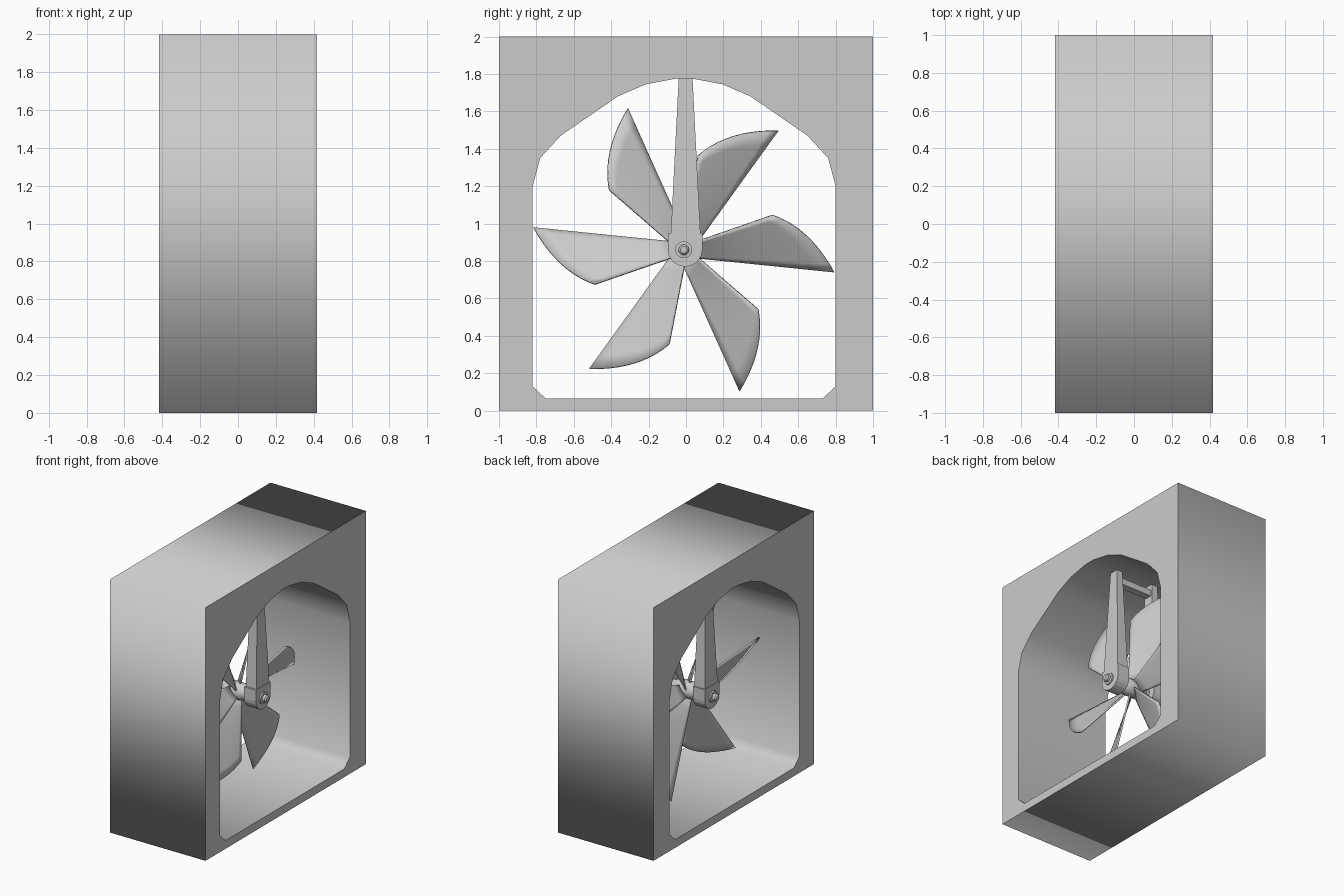
import bpy, bmesh, math
from mathutils import Matrix, Vector

if "Cube" in bpy.data.objects:
    bpy.data.objects.remove(bpy.data.objects["Cube"])

HUB = Vector((0, -0.012, 0.86))
CY = -0.01


def add_mesh(name, bm):
    bmesh.ops.recalc_face_normals(bm, faces=bm.faces[:])
    me = bpy.data.meshes.new(name)
    bm.to_mesh(me)
    bm.free()
    ob = bpy.data.objects.new(name, me)
    bpy.context.collection.objects.link(ob)
    return ob


def loft(name, sections):
    """Closed solid through equal-length rings of points."""
    bm = bmesh.new()
    rings = [[bm.verts.new(p) for p in s] for s in sections]
    n = len(rings[0])
    for a, b in zip(rings, rings[1:]):
        for i in range(n):
            j = (i + 1) % n
            bm.faces.new((a[i], a[j], b[j], b[i]))
    bm.faces.new(rings[0])
    bm.faces.new(rings[-1])
    return add_mesh(name, bm)


def smooth(ob, angle=35):
    bpy.ops.object.select_all(action='DESELECT')
    ob.select_set(True)
    bpy.context.view_layer.objects.active = ob
    bpy.ops.object.shade_smooth_by_angle(angle=math.radians(angle))


# Housing: square block with an arched tunnel running along x
half = [(0.045, 1.775), (0.205, 1.745), (0.355, 1.68), (0.66, 1.47),
        (0.77, 1.35), (0.81, 1.2), (0.81, 0.13), (0.74, 0.065)]
tunnel = [(CY + y, z) for y, z in half] + [(CY - y, z) for y, z in reversed(half)]
outer = [(-1, 0), (1, 0), (1, 2), (-1, 2)]
cu = bpy.data.curves.new("housing", 'CURVE')
cu.dimensions = '2D'
cu.fill_mode = 'BOTH'
cu.extrude = 0.417
for loop in (outer, tunnel):
    sp = cu.splines.new('POLY')
    sp.points.add(len(loop) - 1)
    for p, (y, z) in zip(sp.points, loop):
        p.co = (y, z, 0, 1)
    sp.use_cyclic_u = True
tmp = bpy.data.objects.new("housing_outline", cu)
bpy.context.collection.objects.link(tmp)
dg = bpy.context.evaluated_depsgraph_get()
bm = bmesh.new()
bm.from_mesh(bpy.data.meshes.new_from_object(tmp.evaluated_get(dg)))
bpy.data.objects.remove(tmp)
for v in bm.verts:
    v.co = Vector((v.co.z, v.co.x, v.co.y))
bmesh.ops.remove_doubles(bm, verts=bm.verts[:], dist=1e-4)
add_mesh("housing", bm)

# Bearing blocks and tapered hanger posts on both sides
u_shape = [(0.092, 0.95)] + [(0.092 * math.cos(a), 0.86 + 0.09 * math.sin(a))
           for a in [-math.pi * i / 10 for i in range(11)]] + [(-0.092, 0.95)]
for side, sx in (("right", 1), ("left", -1)):
    loft(side + "_bearing_block", [[(sx * x, CY + 0.005 + y, z) for y, z in u_shape]
                                   for x in (0.12, 0.225)])

    def rect(x0, x1, w, z):
        return [(sx * x, CY + 0.008 + y, z) for x, y in ((x0, -w), (x1, -w), (x1, w), (x0, w))]
    loft(side + "_post", [rect(0.125, 0.22, 0.079, 0.95), rect(0.14, 0.192, 0.037, 1.777)])

# Crossbar joining the posts near the top
loft("crossbar", [[(x, y, z) for y, z in ((-0.03, 1.68), (0.026, 1.68), (0.026, 1.73), (-0.03, 1.73))]
                  for x in (-0.15, 0.15)])


# Axle with collars and the central hub, turned about x
def turned(name, profile, n=20):
    ob = loft(name, [[HUB + Vector((x, r * math.cos(2 * math.pi * i / n), r * math.sin(2 * math.pi * i / n)))
                      for i in range(n)] for x, r in profile])
    smooth(ob)


end = [(0.237, 0.045), (0.239, 0.028), (0.26, 0.028), (0.27, 0.018)]
turned("axle", [(-x, r) for x, r in reversed(end)] + end)
turned("fan_hub", [(-0.1, 0.045), (-0.065, 0.065), (0.065, 0.065), (0.1, 0.045)])


# Six twisted, cambered fan blades
def bezier(a, b, c, s):
    return a * (1 - s) ** 2 + b * 2 * s * (1 - s) + c * s * s


root_a, root_b = Vector((0.035, 0.045, 0.035)), Vector((-0.035, 0.045, -0.04))
tip_a, tip_m, tip_b = Vector((0.09, 0.475, 0.185)), Vector((0.05, 0.675, 0.115)), Vector((-0.07, 0.803, -0.118))
NT, NS = 8, 10
for k in range(6):
    rot = Matrix.Rotation(math.radians(60 * k), 3, 'X')
    bm = bmesh.new()
    grid = []
    for i in range(NT + 1):
        t = i / NT
        row = []
        for j in range(NS + 1):
            s = j / NS
            p = root_a.lerp(root_b, s).lerp(bezier(tip_a, tip_m, tip_b, s), t)
            row.append(bm.verts.new(HUB + rot @ p))
        grid.append(row)
    for i in range(NT):
        for j in range(NS):
            bm.faces.new((grid[i][j], grid[i + 1][j], grid[i + 1][j + 1], grid[i][j + 1]))
    ob = add_mesh(f"fan_blade_{k + 1}", bm)
    mod = ob.modifiers.new("thickness", 'SOLIDIFY')
    mod.thickness = 0.012
    mod.offset = 0
    smooth(ob)
